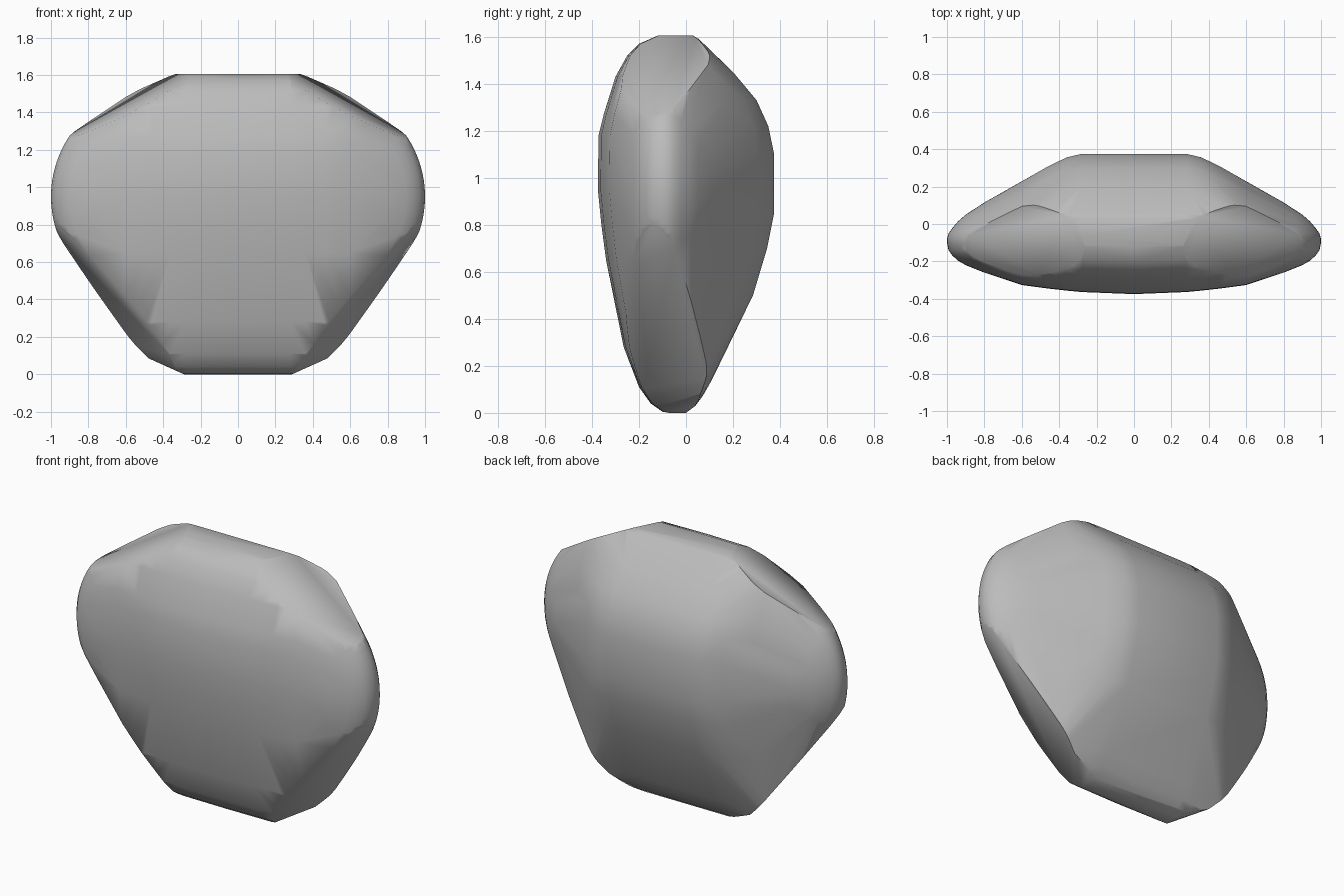
import bpy
import bmesh
import math

cube = bpy.data.objects.get("Cube")
if cube:
    bpy.data.objects.remove(cube, do_unlink=True)

stone = bpy.data.materials.new("stone grey")
stone.use_nodes = True
grey = (0.5, 0.5, 0.5, 1)
stone.diffuse_color = grey
stone.node_tree.nodes["Principled BSDF"].inputs["Base Color"].default_value = grey

# Side outline of the thick middle, as (y, z)
outline = [
    (-.12, 1.605), (-.2, 1.57), (-.25, 1.52), (-.3, 1.43), (-.35, 1.27),
    (-.372, 1.18), (-.375, .95), (-.36, .8), (-.34, .65), (-.265, .28),
    (-.2, .11), (-.15, .04), (-.1, .005), (-.07, 0), (0, 0), (.04, .03),
    (.07, .07), (.11, .14), (.285, .5), (.345, .7), (.375, .85),
    (.375, 1.1), (.35, 1.22), (.3, 1.33), (.2, 1.45), (.08, 1.565),
    (.055, 1.59), (.03, 1.605),
]
# Slices along x: position, scale of the back, scale of the front
slices = [(0, 1, 1), (.28, 1, .97), (.36, .95, .95), (.46, .82, .92), (.6, .57, .87)]
# Rounded rim: inset from the edge, back y, front y
rim = [(0, -.08, -.1), (.008, -.05, -.14), (.03, -.02, -.17), (.06, .015, -.197),
       (.1, .05, -.22), (.2, .115, -.26)]
RIM_X, RIM_Z, RIM_R = .42, .95, .58
# Flat facets on the left: point on the facet, outward direction
facets = [
    ((.55, .08, 1.505), (.53, -.27, 1)),    # top corner
    ((.5, 0, .15), (1.2, -.6, -1)),         # bottom corner
    ((.3, 0, .005), (.45, 0, -1)),          # bevel beside the base
]


def skin(points):
    """Stretch one convex skin over the points."""
    bm = bmesh.new()
    for p in points:
        bm.verts.new(p)
    bmesh.ops.convex_hull(bm, input=bm.verts[:])
    loose = [v for v in bm.verts if not v.link_faces]
    bmesh.ops.delete(bm, geom=loose, context="VERTS")
    bmesh.ops.recalc_face_normals(bm, faces=bm.faces[:])
    return bm


points = []
for side in (-1, 1):
    for x, back, front in slices:
        for y, z in outline:
            points.append((side * x, y * (back if y > 0 else front), z))
    for inset, back, front in rim:
        r = RIM_R - inset
        for i in range(29):
            a = math.radians(-50 + 97 * i / 28)
            for y in (back, front):
                points.append((side * (RIM_X + r * math.cos(a)), y,
                               RIM_Z + r * math.sin(a)))

# Slice the facets off both sides, then close the openings
body = skin(points)
for side in (-1, 1):
    for (px, py, pz), (nx, ny, nz) in facets:
        bmesh.ops.bisect_plane(
            body, geom=body.verts[:] + body.edges[:] + body.faces[:],
            plane_co=(side * px, py, pz), plane_no=(side * nx, ny, nz),
            clear_outer=True)
closed = skin([v.co.copy() for v in body.verts])
bmesh.ops.remove_doubles(closed, verts=closed.verts[:], dist=.002)
body.free()

mesh = bpy.data.meshes.new("pebble")
closed.to_mesh(mesh)
closed.free()
mesh.materials.append(stone)
pebble = bpy.data.objects.new("pebble", mesh)
bpy.context.collection.objects.link(pebble)

bpy.ops.object.select_all(action="DESELECT")
pebble.select_set(True)
bpy.context.view_layer.objects.active = pebble
bpy.ops.object.shade_smooth_by_angle(angle=math.radians(60))
